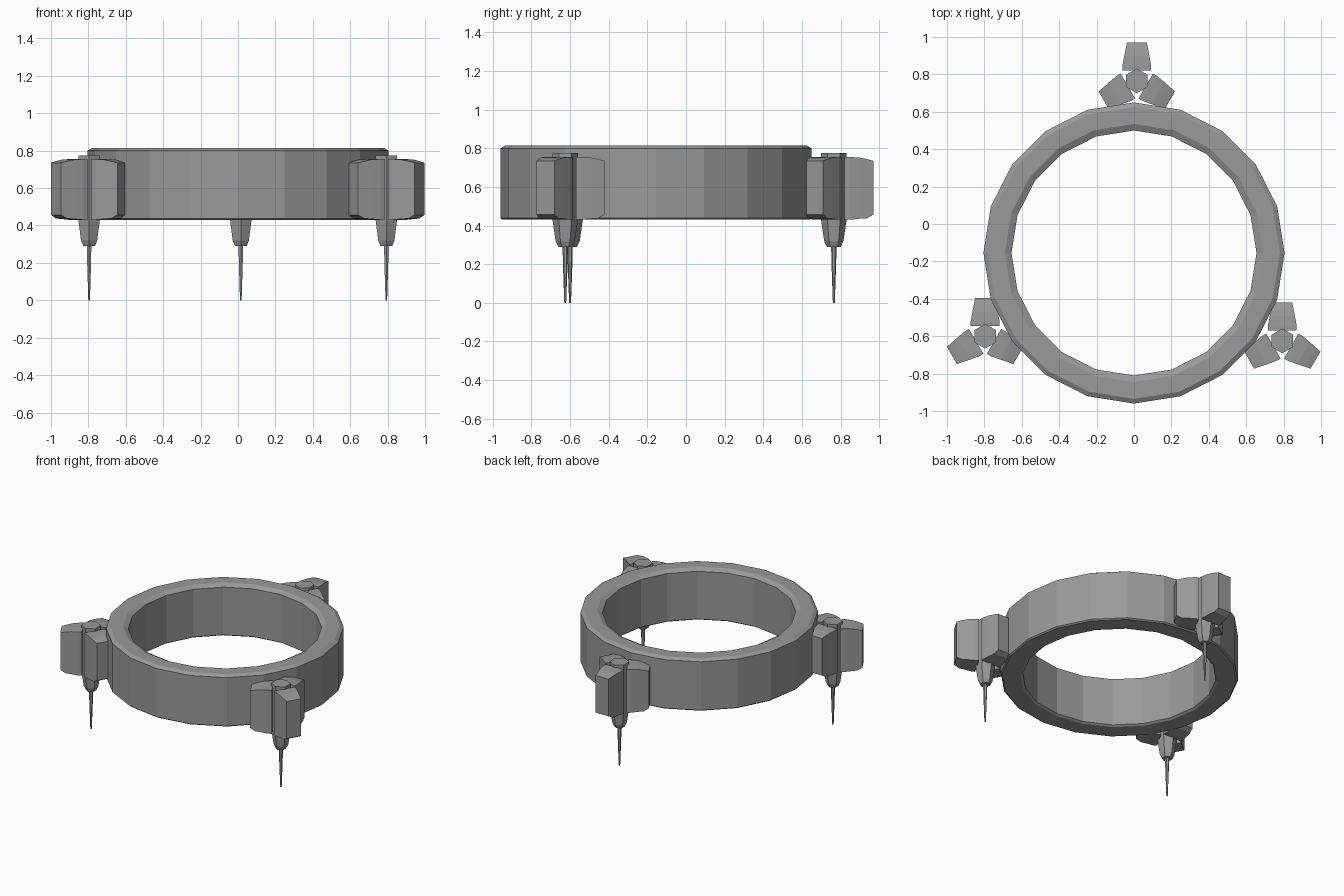
import bpy, bmesh, math
from mathutils import Matrix

cube = bpy.data.objects.get("Cube")
if cube:
    bpy.data.objects.remove(cube)

grey = bpy.data.materials.new("plain grey")
grey.use_nodes = True
grey.diffuse_color = (0.32, 0.32, 0.32, 1)
grey.node_tree.nodes["Principled BSDF"].inputs["Base Color"].default_value = grey.diffuse_color


def add_object(name, bm, location):
    """Turn a bmesh into a flat shaded grey object."""
    bmesh.ops.recalc_face_normals(bm, faces=bm.faces)
    mesh = bpy.data.meshes.new(name)
    bm.to_mesh(mesh)
    bm.free()
    mesh.materials.append(grey)
    obj = bpy.data.objects.new(name, mesh)
    obj.location = location
    bpy.context.collection.objects.link(obj)
    return obj


def lathe(name, profile, sides, location, closed=False):
    """Sweep (radius, z) points round z; open profiles get end caps."""
    bm = bmesh.new()
    loops = []
    for r, z in profile:
        angles = [math.pi / 2 + math.tau * i / sides for i in range(sides)]
        loops.append([bm.verts.new((r * math.cos(a), r * math.sin(a), z)) for a in angles])
    pairs = list(zip(loops, loops[1:]))
    if closed:
        pairs.append((loops[-1], loops[0]))
    else:
        bm.faces.new(loops[0])
        bm.faces.new(loops[-1])
    for a, b in pairs:
        for i in range(sides):
            j = (i + 1) % sides
            bm.faces.new((a[i], a[j], b[j], b[i]))
    return add_object(name, bm, location)


def pod(name, angle, location):
    """Tapered block made of cross-sections along its outward direction."""
    # distance outward, half width, bottom, top
    sections = [(0.055, 0.077, 0.43, 0.755), (0.08, 0.077, 0.43, 0.755),
                (0.13, 0.068, 0.435, 0.752), (0.17, 0.06, 0.437, 0.744),
                (0.205, 0.053, 0.457, 0.735)]
    bm = bmesh.new()
    loops = [[bm.verts.new(p) for p in ((d, -w, lo), (d, w, lo), (d, w, hi), (d, -w, hi))]
             for d, w, lo, hi in sections]
    bm.faces.new(loops[0])
    bm.faces.new(loops[-1])
    for a, b in zip(loops, loops[1:]):
        for i in range(4):
            j = (i + 1) % 4
            bm.faces.new((a[i], a[j], b[j], b[i]))
    bm.transform(Matrix.Rotation(math.radians(angle), 4, "Z"))
    add_object(name, bm, location)


# Main ring with chamfered rims
lathe("ring", [(0.655, 0.44), (0.67, 0.43), (0.795, 0.43), (0.805, 0.438),
               (0.805, 0.80), (0.78, 0.815), (0.69, 0.815), (0.655, 0.797)],
      20, (0, -0.155, 0), closed=True)

# Three clusters: hexagonal post, needle leg and three pods each
clusters = {"back": (0.015, 0.765, 0), "right": (-0.796, -0.6, 0), "left": (0.793, -0.625, 0)}
for side, place in clusters.items():
    lathe(side + "_post", [(0.066, 0.775), (0.066, 0.43), (0.05, 0.32), (0.036, 0.29)], 6, place)
    lathe(side + "_needle_leg", [(0.014, 0.3), (0.012, 0.2), (0.005, 0)], 6, place)
    for number, angle in enumerate((90, 210, 330), 1):
        pod(f"{side}_pod_{number}", angle, place)
